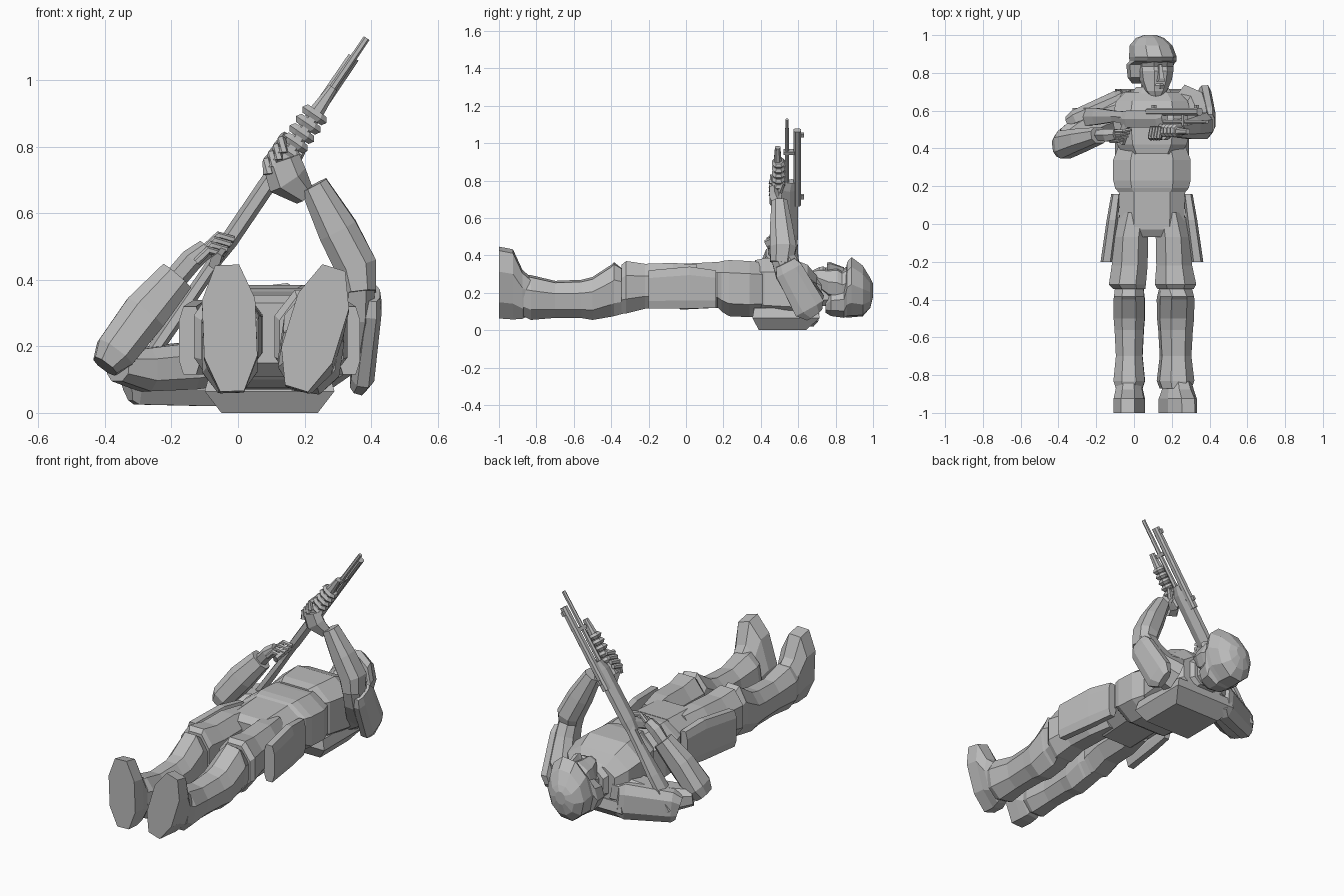
import bpy, bmesh, math
from mathutils import Vector

grey = bpy.data.materials.new("plain_grey")
grey.diffuse_color = (0.5, 0.5, 0.5, 1)
X, Y, Z = Vector((1, 0, 0)), Vector((0, 1, 0)), Vector((0, 0, 1))
MID = 0.095  # body centre line


def section(n, c):
    """Unit cross-section: chamfered square for 8 sides, else a regular polygon."""
    if n == 8:
        return [(1, c), (c, 1), (-c, 1), (-1, c), (-1, -c), (-c, -1), (c, -1), (1, -c)]
    k = 1 / math.cos(math.pi / n)
    return [(k * math.cos(math.tau * (j + 0.5) / n), k * math.sin(math.tau * (j + 0.5) / n)) for j in range(n)]


def loft(name, rings, axis=None, ref=X, n=8, c=0.5):
    """Skin rings (x, y, z, half_u, half_v[, roll]); u follows ref, v = u x axis."""
    bm = bmesh.new()
    loops = []
    pts = [Vector(r[:3]) for r in rings]
    for i, r in enumerate(rings):
        t = axis or (pts[min(i + 1, len(pts) - 1)] - pts[max(i - 1, 0)]).normalized()
        u = (ref - t * ref.dot(t)).normalized()
        v = u.cross(t)
        roll = r[5] if len(r) > 5 else 0
        u, v = u * math.cos(roll) + v * math.sin(roll), v * math.cos(roll) - u * math.sin(roll)
        loops.append([bm.verts.new(pts[i] + u * (r[3] * p) + v * (r[4] * q)) for p, q in section(n, c)])
    for p, q in zip(loops, loops[1:]):
        for j in range(n):
            bm.faces.new((p[j], p[(j + 1) % n], q[(j + 1) % n], q[j]))
    bm.faces.new(loops[0])
    bm.faces.new(loops[-1])
    bmesh.ops.recalc_face_normals(bm, faces=bm.faces)
    me = bpy.data.meshes.new(name)
    bm.to_mesh(me)
    bm.free()
    me.materials.append(grey)
    ob = bpy.data.objects.new(name, me)
    bpy.context.collection.objects.link(ob)
    return ob


def body(name, rows, n=8, c=0.55):
    """Rows (y, centre_x, half_x, z_low, z_high[, roll]) lofted along the body."""
    return loft(name, [(r[1], r[0], (r[3] + r[4]) / 2, r[2], (r[4] - r[3]) / 2, *r[5:]) for r in rows], Y, X, n, c)


# torso
body("hips", [(-0.07, MID, 0.1, 0.15, 0.33), (-0.03, MID, 0.17, 0.11, 0.355), (0.17, MID, 0.175, 0.12, 0.365)])
body("belly_armour", [(0.16, MID, 0.17, 0.13, 0.36), (0.19, MID, 0.195, 0.1, 0.37), (0.23, MID, 0.205, 0.075, 0.375),
                      (0.34, MID, 0.205, 0.07, 0.37), (0.43, MID, 0.17, 0.08, 0.36)])
body("chest_armour", [(0.37, MID, 0.15, 0.08, 0.375), (0.42, MID, 0.185, 0.06, 0.385), (0.56, MID, 0.21, 0.05, 0.385),
                      (0.65, MID, 0.19, 0.06, 0.35), (0.7, MID, 0.14, 0.1, 0.29)])
body("collar", [(0.67, MID, 0.12, 0.1, 0.32), (0.725, MID, 0.085, 0.12, 0.27)])
body("neck", [(0.66, MID, 0.065, 0.13, 0.26), (0.8, MID + 0.01, 0.06, 0.13, 0.27)])
loft("backpack", [(MID, 0.515, 0, 0.145, 0.125), (MID, 0.535, 0.065, 0.195, 0.18), (MID, 0.535, 0.12, 0.18, 0.17)], Z, X, 4)

# head, turned a little to one side
T = -0.3
body("face", [(0.672, 0.12, 0.03, 0.27, 0.315, T), (0.705, 0.115, 0.055, 0.22, 0.33, T), (0.76, 0.115, 0.078, 0.17, 0.33, T),
              (0.81, 0.115, 0.086, 0.15, 0.335, T), (0.835, 0.115, 0.086, 0.15, 0.318, T), (0.87, 0.115, 0.088, 0.15, 0.34, T)], 8, 0.42)
body("helmet", [(0.745, 0.07, 0.08, 0.1, 0.19, T), (0.775, 0.08, 0.11, 0.08, 0.25, T), (0.845, 0.085, 0.122, 0.07, 0.27, T),
                (0.862, 0.1, 0.115, 0.07, 0.365, T), (0.885, 0.1, 0.116, 0.07, 0.39, T), (0.945, 0.09, 0.105, 0.075, 0.345, T),
                (0.985, 0.085, 0.07, 0.12, 0.28, T), (1.0, 0.085, 0.03, 0.18, 0.25, T)], 10)
body("nose", [(0.755, 0.138, 0.019, 0.3, 0.358, T), (0.77, 0.138, 0.014, 0.3, 0.362, T), (0.845, 0.135, 0.007, 0.3, 0.335, T)], 4)
body("lips", [(0.715, 0.132, 0.02, 0.3, 0.335, T), (0.733, 0.132, 0.026, 0.3, 0.34, T), (0.745, 0.132, 0.018, 0.3, 0.333, T)], 6)

# legs: centre x, width scale and foot roll differ a little between sides
for side, cx, w, roll in (("right", -0.025, 1.0, 0.04), ("left", 0.22, 1.12, -0.3)):
    s = -1 if side == "right" else 1
    half = roll / 2
    body(side + "_thigh", [(0.06, MID + s * 0.09, 0.08, 0.12, 0.35), (-0.07, MID + s * 0.112, 0.092, 0.115, 0.36),
                           (-0.22, MID + s * 0.118, 0.095, 0.115, 0.355), (-0.32, cx - 0.005 * (1 - s), 0.098 * w, 0.09, 0.37),
                           (-0.345, cx, 0.085 * w, 0.09, 0.35)], 8, 0.45)
    body(side + "_shin_guard", [(-0.33, cx, 0.075 * w, 0.09, 0.32), (-0.385, cx, 0.08 * w, 0.08, 0.36, half),
                                (-0.4, cx, 0.082 * w, 0.077, 0.345, half), (-0.5, cx, 0.082 * w, 0.06, 0.28, half),
                                (-0.56, cx, 0.077 * w, 0.07, 0.265, half),
                                (-0.7, cx, 0.07 * w, 0.07, 0.26, half), (-0.83, cx, 0.083 * w, 0.06, 0.29, half),
                                (-0.87, cx, 0.07 * w, 0.08, 0.29, half)], 8, 0.45)
    fx = cx + (0.012 if s > 0 else 0)
    body(side + "_boot", [(-0.82, fx, 0.06, 0.09, 0.27, roll), (-0.875, fx, 0.07, 0.065, 0.32, roll),
                          (-0.925, fx, 0.08, 0.06, 0.43, roll), (-1.0, fx, 0.08, 0.065, 0.445, roll)], 8, 0.45)
    # hanging hip plates
    body(side + "_hip_plate", [(0.16, MID + s * 0.19, 0.025, 0.12, 0.32), (0.02, MID + s * 0.21, 0.03, 0.115, 0.34),
                               (-0.2, MID + s * 0.24, 0.032, 0.115, 0.32)], 8, 0.6)

# arm holding the trigger
loft("right_upper_arm", [(0.0, 0.61, 0.17, 0.08, 0.1), (-0.15, 0.57, 0.14, 0.07, 0.085), (-0.28, 0.5, 0.13, 0.065, 0.075),
                         (-0.36, 0.45, 0.14, 0.045, 0.06)], None, Z)
loft("right_shoulder_pad", [(-0.05, 0.69, 0.125, 0.08, 0.03), (-0.08, 0.655, 0.12, 0.1, 0.055),
                            (-0.31, 0.56, 0.11, 0.085, 0.045), (-0.34, 0.545, 0.1, 0.065, 0.03)], None, Z)
loft("right_forearm", [(-0.4, 0.41, 0.14, 0.055, 0.04), (-0.37, 0.42, 0.18, 0.075, 0.062), (-0.28, 0.445, 0.3, 0.06, 0.068),
                       (-0.185, 0.47, 0.41, 0.042, 0.055)], None, Y)
loft("right_hand", [(-0.2, 0.47, 0.39, 0.025, 0.03), (-0.14, 0.47, 0.46, 0.033, 0.03), (-0.095, 0.475, 0.495, 0.028, 0.025)], None, Y, 6)

# arm holding the handguard
loft("left_upper_arm", [(0.25, 0.64, 0.17, 0.09, 0.09), (0.33, 0.62, 0.2, 0.07, 0.08), (0.355, 0.55, 0.31, 0.055, 0.075),
                        (0.36, 0.51, 0.41, 0.052, 0.06)], None, X)
loft("left_shoulder_pad", [(0.36, 0.685, 0.085, 0.025, 0.05), (0.375, 0.66, 0.12, 0.035, 0.085),
                           (0.4, 0.55, 0.32, 0.032, 0.075), (0.405, 0.53, 0.36, 0.022, 0.055)], None, X)
loft("left_forearm", [(0.365, 0.51, 0.36, 0.05, 0.06), (0.355, 0.52, 0.44, 0.063, 0.07), (0.3, 0.51, 0.55, 0.06, 0.06),
                      (0.228, 0.5, 0.685, 0.042, 0.042)], None, X)
loft("left_hand", [(0.2, 0.5, 0.655, 0.025, 0.03), (0.15, 0.475, 0.7, 0.03, 0.055), (0.13, 0.47, 0.76, 0.025, 0.05)], None, Y, 6)

# rifle, built along a slanted axis
D = Vector((0.562, 0, 0.827))
N = Vector((-0.827, 0, 0.562))


def rifle(s, y, off=0):
    return tuple(Vector((-0.175, y, 0.3)) + D * s + N * off)


def bar(name, rows, n=8):
    """Rows (s, y, half_y, half_side[, offset])."""
    return loft(name, [(*rifle(r[0], r[1], *r[4:]), r[2], r[3]) for r in rows], D, Y, n)


bar("stock", [(-0.25, 0.565, 0.05, 0.018), (-0.05, 0.57, 0.045, 0.02), (0.12, 0.57, 0.03, 0.018), (0.25, 0.565, 0.03, 0.018)], 6)
bar("receiver", [(0.2, 0.56, 0.035, 0.018), (0.26, 0.555, 0.045, 0.023), (0.55, 0.555, 0.045, 0.023), (0.6, 0.565, 0.035, 0.018)], 6)
bar("upper_tube", [(0.45, 0.595, 0.02, 0.02), (0.93, 0.595, 0.02, 0.018)])
bar("barrel", [(0.5, 0.54, 0.012, 0.012), (1.0, 0.54, 0.009, 0.009)], 6)
bar("lower_tube", [(0.5, 0.49, 0.022, 0.024), (0.74, 0.49, 0.02, 0.022), (0.82, 0.49, 0.014, 0.014)])
for i in range(5):
    s = 0.585 + i * 0.034
    bar("handguard_rib", [(s - 0.015, 0.495, 0.024, 0.034), (s, 0.495, 0.034, 0.044), (s + 0.015, 0.495, 0.024, 0.034)])
for s in (0.5, 0.9):
    bar("sight", [(s - 0.012, 0.61, 0.02, 0.007), (s + 0.012, 0.61, 0.02, 0.007)], 4)
bar("barrel_clamp", [(0.78, 0.565, 0.045, 0.014), (0.8, 0.565, 0.045, 0.014)], 4)
loft("pistol_grip", [(*rifle(0.24, 0.53), 0.03, 0.014), (*rifle(0.19, 0.43), 0.026, 0.014)], None, D, 6)

# fingers
for i in range(4):
    s, y = 0.155 + i * 0.018, 0.44 + i * 0.017
    loft("right_finger", [(*rifle(s, y, 0.045), 0.01, 0.011), (*rifle(s + 0.05, y, 0.035), 0.01, 0.011),
                          (*rifle(s + 0.065, y + 0.01, -0.01), 0.008, 0.009)], None, Y, 6)
    s = 0.525 + i * 0.026
    loft("left_finger", [(*rifle(s - 0.03, 0.455, 0.015), 0.014, 0.012), (*rifle(s, 0.46, 0.04), 0.013, 0.012),
                         (*rifle(s + 0.015, 0.515, 0.04), 0.011, 0.01)], None, D, 6)
loft("left_thumb", [(0.19, 0.49, 0.69, 0.016, 0.016), (*rifle(0.55, 0.5, -0.035), 0.014, 0.014),
                    (*rifle(0.61, 0.52, -0.03), 0.01, 0.01)], None, Y, 6)
